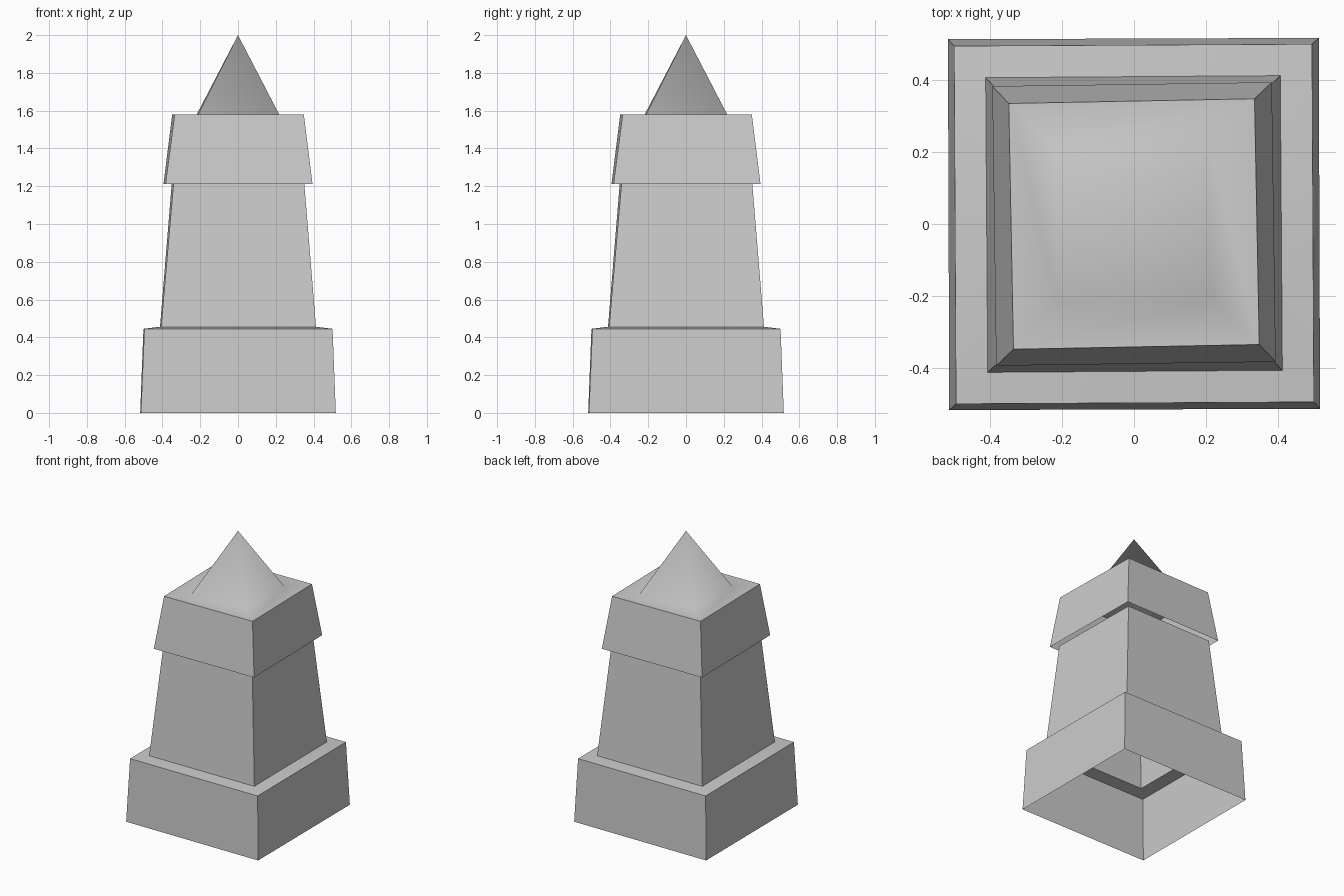
import bpy
import bmesh
from math import cos, sin, pi, radians, sqrt

cube = bpy.data.objects.get("Cube")
if cube:
    bpy.data.objects.remove(cube, do_unlink=True)

stone = bpy.data.materials.new("grey_stone")
stone.use_nodes = True
GREY = (0.6, 0.6, 0.6, 1)
stone.diffuse_color = GREY
stone.node_tree.nodes["Principled BSDF"].inputs["Base Color"].default_value = GREY


def square_shell(name, rings, smooth_angle, apex=None):
    """Open four-sided shell through rings of (half width, height, twist in degrees)."""
    bm = bmesh.new()
    loops = []
    for half, z, twist in rings:
        angles = [radians(twist) + pi / 4 + i * pi / 2 for i in range(4)]
        radius = half * sqrt(2)
        loops.append([bm.verts.new((radius * cos(a), radius * sin(a), z)) for a in angles])
    for low, high in zip(loops, loops[1:]):
        for i in range(4):
            j = (i + 1) % 4
            bm.faces.new((low[i], low[j], high[j], high[i]))
    if apex is not None:
        tip = bm.verts.new((0, 0, apex))
        for i in range(4):
            bm.faces.new((loops[-1][i], loops[-1][(i + 1) % 4], tip))
    mesh = bpy.data.meshes.new(name)
    bm.to_mesh(mesh)
    bm.free()
    mesh.materials.append(stone)
    obj = bpy.data.objects.new(name, mesh)
    bpy.context.collection.objects.link(obj)
    bpy.ops.object.select_all(action="DESELECT")
    obj.select_set(True)
    bpy.context.view_layer.objects.active = obj
    bpy.ops.object.shade_smooth_by_angle(angle=radians(smooth_angle))
    return obj


# Wide plinth with a slightly sloped ledge, open underneath
square_shell("plinth", [(0.516, 0, 0.2), (0.498, 0.445, 0.3), (0.41, 0.456, 0.4)], 30)

# Tapering hollow shaft
square_shell("shaft", [(0.41, 0.456, 0.4), (0.346, 1.215, 0.8)], 30)

# Overhanging collar, with its flat top blending softly into the pointed roof
square_shell("collar_and_roof",
             [(0.389, 1.213, 0.8), (0.342, 1.58, 1.1), (0.214, 1.58, 1.1)],
             80, apex=2)
